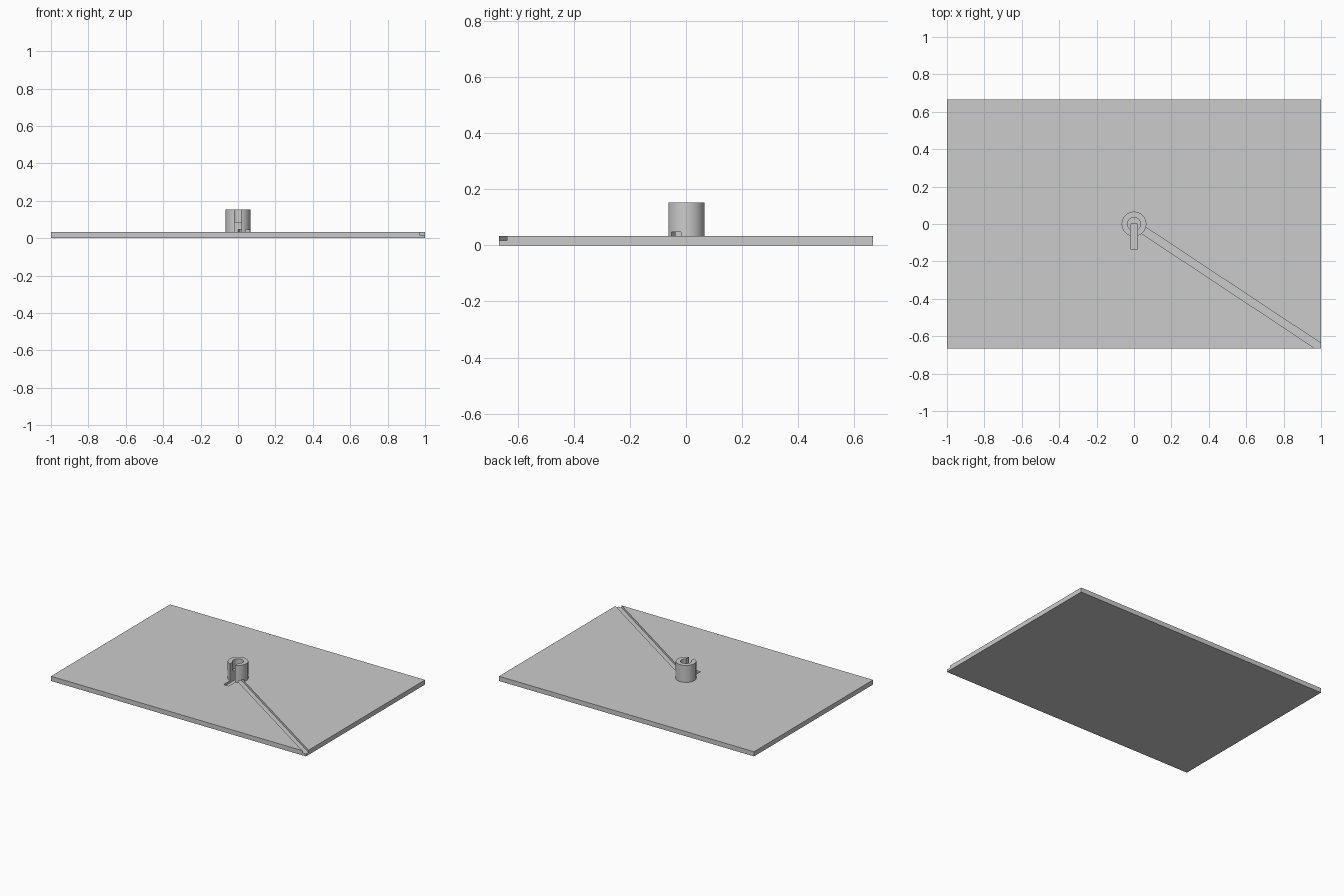
import bpy
import math
from mathutils import Matrix, Vector

old = bpy.data.objects.get("Cube")
if old:
    bpy.data.objects.remove(old, do_unlink=True)

grey = bpy.data.materials.new("light_grey")
grey.use_nodes = True
colour = (0.6, 0.6, 0.6, 1)
grey.diffuse_color = colour
grey.node_tree.nodes["Principled BSDF"].inputs["Base Color"].default_value = colour

PLATE_TOP = 0.033
GROOVE_FLOOR = 0.017
BOSS_TOP = 0.153
BORE_FLOOR = 0.088


def box(name, low, high, turn=0.0):
    """Box between two corners, turned about the z axis through the origin."""
    bpy.ops.mesh.primitive_cube_add(size=1)
    ob = bpy.context.object
    ob.name = name
    low, high = Vector(low), Vector(high)
    ob.data.transform(Matrix.Rotation(turn, 4, "Z")
                      @ Matrix.Translation((low + high) / 2)
                      @ Matrix.Diagonal((*(high - low), 1)))
    ob.data.materials.append(grey)
    return ob


def cylinder(name, radius, bottom, top):
    bpy.ops.mesh.primitive_cylinder_add(vertices=64, radius=radius, depth=top - bottom)
    ob = bpy.context.object
    ob.name = name
    ob.data.transform(Matrix.Translation((0, 0, (bottom + top) / 2)))
    ob.data.materials.append(grey)
    return ob


def combine(target, tool, operation):
    mod = target.modifiers.new(tool.name, "BOOLEAN")
    mod.operation = operation
    mod.solver = "EXACT"
    mod.object = tool
    bpy.context.view_layer.objects.active = target
    bpy.ops.object.modifier_apply(modifier=mod.name)
    bpy.data.objects.remove(tool, do_unlink=True)


# Flat plate with a round boss in the middle
plate = box("base_plate", (-1, -0.6667, 0), (1, 0.6667, PLATE_TOP))
combine(plate, cylinder("boss", 0.066, 0.01, BOSS_TOP), "UNION")

# Blind bore in the boss, front slot, and diagonal channel to the corner
cutters = [
    cylinder("bore", 0.035, BORE_FLOOR, 0.3),
    box("front_slot", (-0.02, -0.133, GROOVE_FLOOR), (0.02, 0, 0.3)),
    box("corner_channel", (0, -0.02, GROOVE_FLOOR), (1.5, 0.02, 0.047),
        math.radians(-33.5)),
]
for cutter in cutters:
    combine(plate, cutter, "DIFFERENCE")

# Smooth round walls, crisp edges
bpy.ops.object.select_all(action="DESELECT")
plate.select_set(True)
bpy.context.view_layer.objects.active = plate
bpy.ops.object.shade_smooth_by_angle(angle=math.radians(30))
